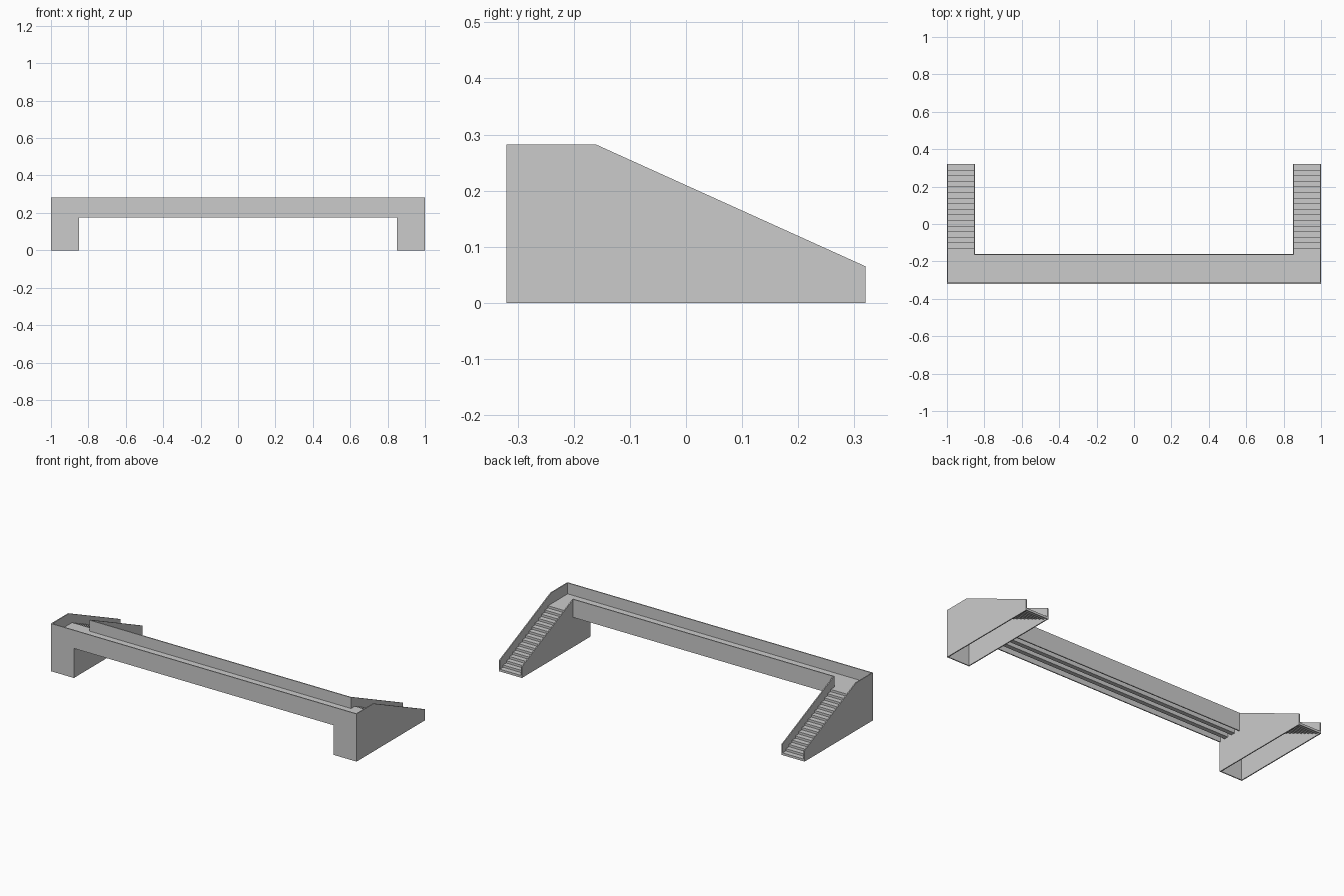
import bpy, bmesh

if "Cube" in bpy.data.objects:
    bpy.data.objects.remove(bpy.data.objects["Cube"])

T = 0.006            # wall thickness
TOP, DECK, SOFFIT = 0.282, 0.217, 0.175
Y0, YS, Y1 = -0.32, -0.16, 0.32   # front, stair head, stair foot
XI = 0.85            # inner face of the stair towers
STEPS = 16
END = TOP - DECK     # wall height at the stair foot


def prism(name, profile, axis, a, b, mirror=False):
    """Extrude a 2D profile along x (profile = y,z) or y (profile = x,z)."""
    bm = bmesh.new()

    def ring(d):
        return [bm.verts.new((d, p, q) if axis == 'x' else (p, d, q)) for p, q in profile]

    r0, r1 = ring(a), ring(b)
    n = len(profile)
    bm.faces.new(r0)
    bm.faces.new(r1[::-1])
    for i in range(n):
        bm.faces.new((r0[i], r1[i], r1[(i + 1) % n], r0[(i + 1) % n]))
    bmesh.ops.recalc_face_normals(bm, faces=bm.faces)
    mesh = bpy.data.meshes.new(name)
    bm.to_mesh(mesh)
    bm.free()
    obj = bpy.data.objects.new(name, mesh)
    bpy.context.collection.objects.link(obj)
    if mirror:
        obj.modifiers.new("mirror", 'MIRROR').use_axis[0] = True
    return obj


def rect(a0, b0, a1, b1):
    return [(a0, b0), (a1, b0), (a1, b1), (a0, b1)]


# Front wall: parapet with two legs
prism("front_wall", [(-1, 0), (-XI, 0), (-XI, SOFFIT), (XI, SOFFIT), (XI, 0),
                     (1, 0), (1, TOP), (-1, TOP)], 'y', Y0, Y0 + T)

# Rear parapet between the stair towers
prism("rear_parapet", rect(-XI - T, SOFFIT, XI + T, TOP), 'y', YS - T, YS)

# Outer stair walls with sloping top
prism("outer_stair_wall", [(Y0, 0), (Y1, 0), (Y1, END), (YS, TOP), (Y0, TOP)],
      'x', 1 - T, 1, mirror=True)

# Inner stair walls, cut low where they pass below the deck
prism("inner_stair_wall", [(Y0 + T, 0), (Y1, 0), (Y1, END), (YS, TOP), (YS - T, TOP),
                           (YS - T, DECK - 0.006), (Y0 + T, DECK - 0.006)],
      'x', XI, XI + T, mirror=True)

# Walking deck, running through to both landings
prism("deck", rect(Y0 + T, DECK - 0.01, YS, DECK), 'x', -1 + T, 1 - T)

# Girders beneath the deck
for i, y in enumerate((-0.267, -0.213)):
    prism(f"girder_{i + 1}", rect(y - 0.013, SOFFIT + 0.003, y + 0.013, DECK - 0.01),
          'x', -XI, XI)

# Stair flights: thin stepped sheet, open below
run, rise, t = (Y1 - YS) / STEPS, DECK / STEPS, 0.003
upper = [(Y1, 0)]
for i in range(STEPS):
    z = (i + 1) * rise
    upper += [(Y1 - i * run, z), (Y1 - (i + 1) * run, z)]
lower = [(y - t, z - t) for y, z in upper[1:-1]]
lower = [(Y1 - t, 0)] + lower + [(YS, DECK - t)]
prism("stair_flight", upper + lower[::-1], 'x', XI + T, 1 - T, mirror=True)
